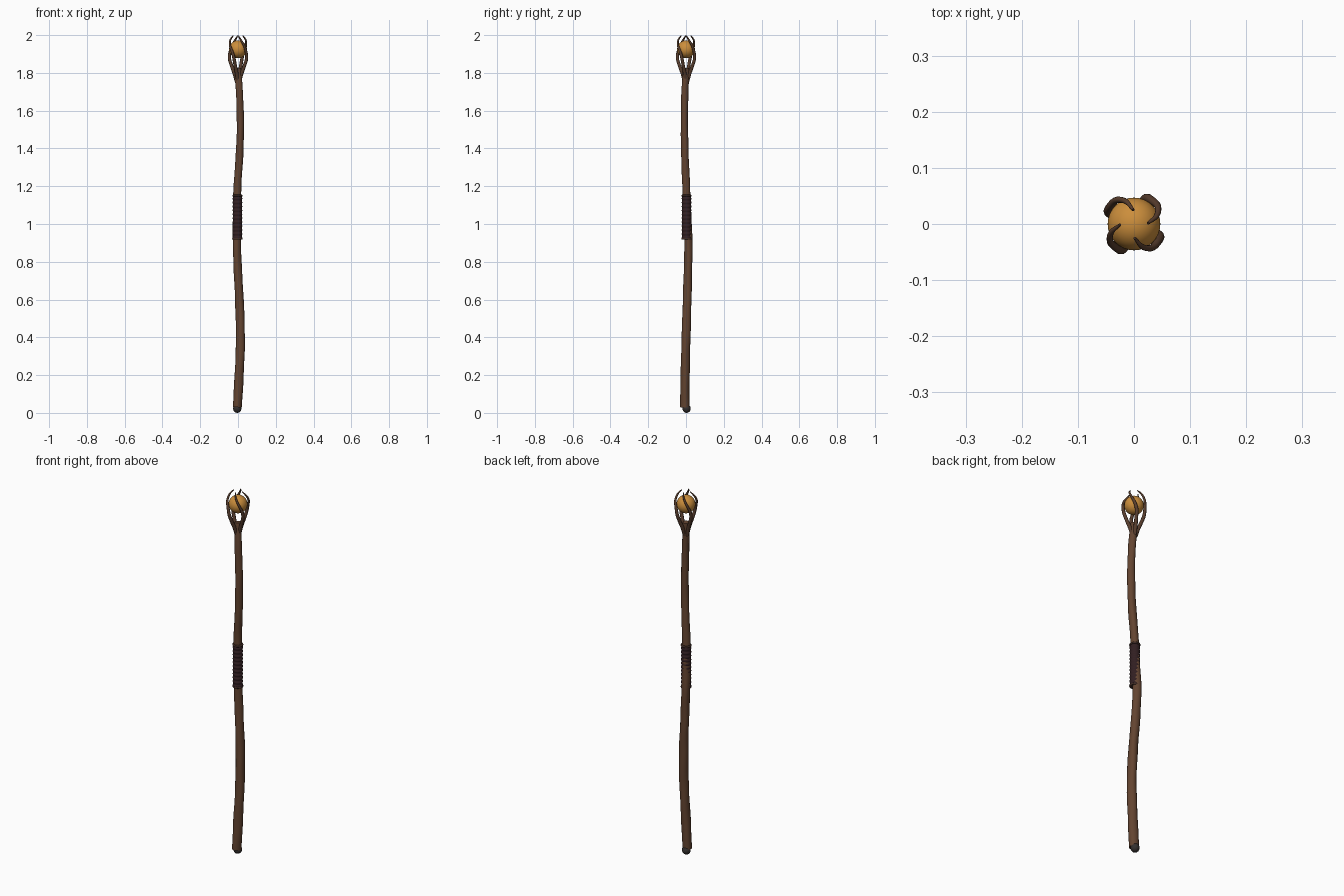
import bpy, bmesh, math
from mathutils import Vector

if "Cube" in bpy.data.objects:
    bpy.data.objects.remove(bpy.data.objects["Cube"])


def material(name, rgb):
    m = bpy.data.materials.new(name)
    m.diffuse_color = (*rgb, 1)
    m.use_nodes = True
    m.node_tree.nodes["Principled BSDF"].inputs["Base Color"].default_value = m.diffuse_color
    return m


WOOD = material("brown wood", (0.125, 0.058, 0.030))
CLAW = material("dark root wood", (0.095, 0.046, 0.026))
LEATHER = material("dark leather", (0.032, 0.014, 0.016))
CORD = material("grip cord", (0.050, 0.024, 0.018))
AMBER = material("amber", (0.60, 0.27, 0.045))
IRON = material("dark iron", (0.035, 0.030, 0.028))


def smooth_path(keys, steps):
    """Catmull-Rom through tuples of (x, y, z, radius)."""
    keys = [Vector(k) for k in keys]
    pts = [2 * keys[0] - keys[1]] + keys + [2 * keys[-1] - keys[-2]]
    out = []
    for i in range(1, len(pts) - 2):
        a, b, c, d = pts[i - 1:i + 3]
        for s in range(steps):
            t = s / steps
            out.append(0.5 * (2 * b + (c - a) * t + (2 * a - 5 * b + 4 * c - d) * t * t
                              + (3 * b - a - 3 * c + d) * t ** 3))
    return out + [keys[-1]]


def finish(bm, name, mat, angle=40):
    bmesh.ops.recalc_face_normals(bm, faces=bm.faces)
    me = bpy.data.meshes.new(name)
    bm.to_mesh(me)
    bm.free()
    me.materials.append(mat)
    ob = bpy.data.objects.new(name, me)
    bpy.context.collection.objects.link(ob)
    bpy.ops.object.select_all(action='DESELECT')
    ob.select_set(True)
    bpy.context.view_layer.objects.active = ob
    bpy.ops.object.shade_smooth_by_angle(angle=math.radians(angle))
    return ob


def tube(name, path, mat, sides=12, bump=lambda a, z: 1.0):
    """Capped tube along (x, y, z, radius) points."""
    bm = bmesh.new()
    rings = []
    side = Vector((1, 0, 0))
    for i, p in enumerate(path):
        d = (path[min(i + 1, len(path) - 1)] - path[max(i - 1, 0)]).to_3d().normalized()
        side = (side - d * side.dot(d)).normalized()
        up = d.cross(side)
        ring = []
        for k in range(sides):
            a = math.tau * k / sides
            r = p[3] * bump(a, p[2])
            ring.append(bm.verts.new(p.to_3d() + (side * math.cos(a) + up * math.sin(a)) * r))
        rings.append(ring)
    for lo, hi in zip(rings, rings[1:]):
        for k in range(sides):
            n = (k + 1) % sides
            bm.faces.new((lo[k], lo[n], hi[n], hi[k]))
    bm.faces.new(rings[0])
    bm.faces.new(rings[-1])
    return finish(bm, name, mat)


def ball(name, loc, scale, mat):
    bm = bmesh.new()
    bmesh.ops.create_uvsphere(bm, u_segments=32, v_segments=20, radius=1)
    for v in bm.verts:
        v.co = Vector(loc) + v.co * Vector(scale)
    return finish(bm, name, mat, 60)


# gnarled, gently bent shaft
shaft = smooth_path([(-0.004, -0.006, 0.03, 0.024), (0.004, -0.005, 0.18, 0.024),
                     (0.013, -0.001, 0.38, 0.0235), (0.009, 0.006, 0.58, 0.023),
                     (-0.001, 0.011, 0.75, 0.022), (-0.007, 0.013, 0.91, 0.0215),
                     (-0.006, 0.006, 1.05, 0.021), (-0.002, 0.001, 1.20, 0.0205),
                     (0.008, -0.005, 1.36, 0.020), (0.012, -0.008, 1.52, 0.019),
                     (0.008, -0.007, 1.68, 0.0185), (0.002, -0.002, 1.78, 0.018),
                     (0.0, 0.0, 1.825, 0.016)], 8)
tube("shaft", shaft, WOOD, 16,
     lambda a, z: 1 + 0.04 * math.sin(3 * a + 9 * z) + 0.025 * math.sin(2 * a - 31 * z))

# rounded foot cap
ball("foot_cap", (-0.004, 0.003, 0.023), (0.022, 0.022, 0.023), IRON)

# straight leather grip with ribbed wrapping
GX, GY, G0, G1 = -0.003, 0.003, 0.922, 1.150
N = 88
grip = [Vector((GX, GY, G0 + (G1 - G0) * i / N, 0.0245 + 0.0014 * math.sin(math.tau * 11 * i / N)))
        for i in range(N + 1)]
tube("grip_wrap", grip, LEATHER, 24)

# cords at both ends of the grip
for label, z in (("lower", G0), ("upper", G1)):
    path = [Vector((GX, GY, z + 0.005 * math.sin(t), 0.0235 + 0.004 * math.cos(t)))
            for t in [math.pi * (i / 8 - 0.5) for i in range(9)]]
    tube("grip_cord_" + label, path, CORD, 24)

# amber orb
ball("orb", (0, 0, 1.925), (0.047, 0.047, 0.047), AMBER)

# four swirling root claws: (angle offset, distance, height, thickness)
PROFILE = [(10, 0.010, 1.755, 0.008), (6, 0.020, 1.795, 0.0095), (2, 0.036, 1.835, 0.009),
           (0, 0.050, 1.875, 0.0085), (-10, 0.0525, 1.91, 0.0075), (-28, 0.053, 1.945, 0.006),
           (-45, 0.043, 1.975, 0.0048), (-62, 0.025, 1.997, 0.0025)]
for n in range(4):
    keys = []
    for off, dist, z, r in PROFILE:
        a = math.radians(155 - 90 * n + off)
        keys.append((dist * math.cos(a), dist * math.sin(a), z, r))
    tube("claw_%d" % (n + 1), smooth_path(keys, 6), CLAW, 10)
